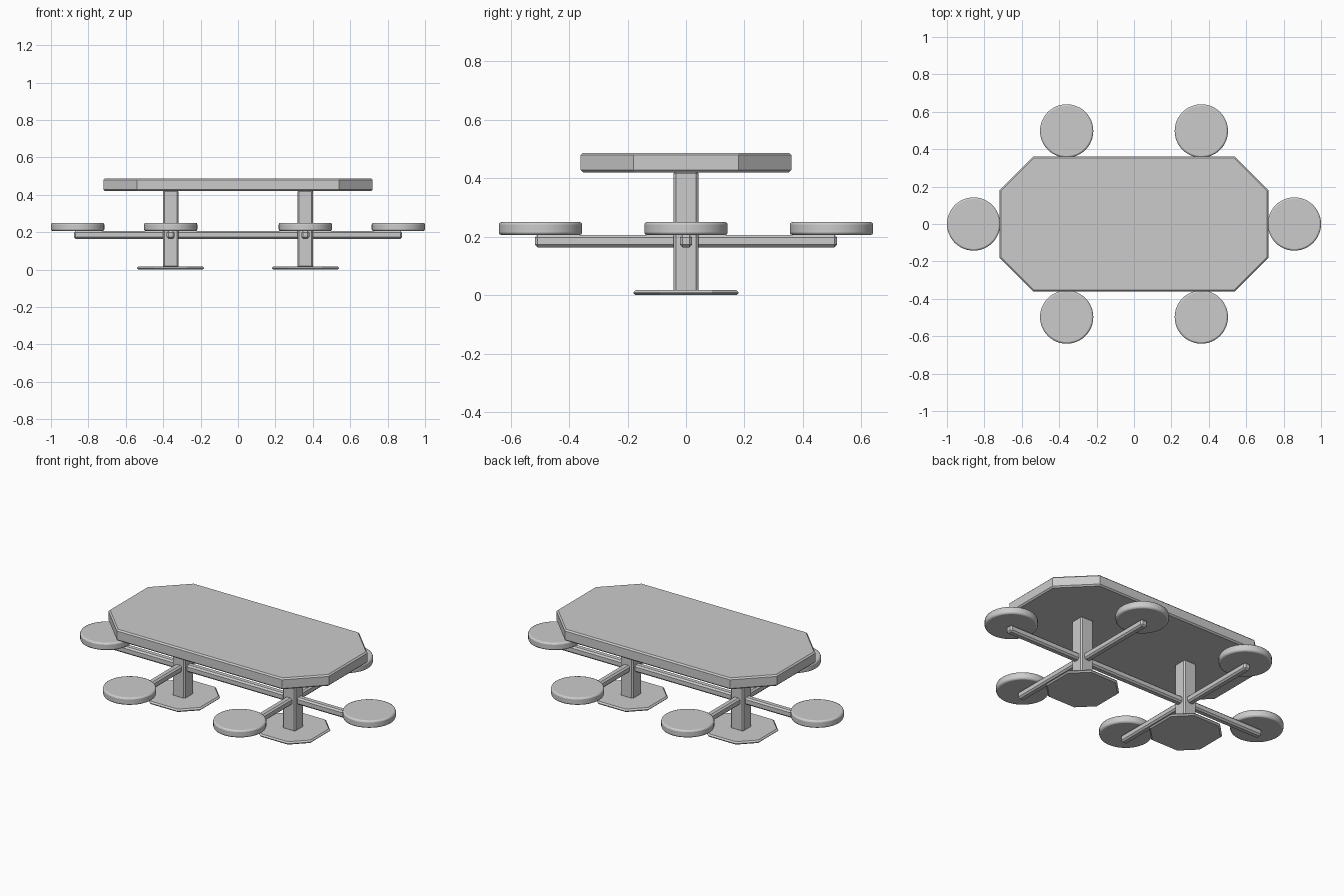
import bpy, bmesh, math

if "Cube" in bpy.data.objects:
    bpy.data.objects.remove(bpy.data.objects["Cube"])


def finish(name, bm, bevel, segments=1, smooth=False):
    bmesh.ops.recalc_face_normals(bm, faces=bm.faces)
    mesh = bpy.data.meshes.new(name)
    bm.to_mesh(mesh)
    bm.free()
    ob = bpy.data.objects.new(name, mesh)
    bpy.context.collection.objects.link(ob)
    mod = ob.modifiers.new("edge_bevel", 'BEVEL')
    mod.width = bevel
    mod.segments = segments
    mod.limit_method = 'ANGLE'
    mod.angle_limit = math.radians(50)
    if smooth:
        bpy.ops.object.select_all(action='DESELECT')
        ob.select_set(True)
        bpy.context.view_layer.objects.active = ob
        bpy.ops.object.shade_smooth_by_angle(angle=math.radians(30))
    return ob


def prism(name, points, z0, z1, bevel, segments=1, smooth=False):
    """Extrude a flat outline from z0 to z1."""
    bm = bmesh.new()
    face = bm.faces.new([bm.verts.new((x, y, z0)) for x, y in points])
    out = bmesh.ops.extrude_face_region(bm, geom=[face])
    for v in out['geom']:
        if isinstance(v, bmesh.types.BMVert):
            v.co.z = z1
    return finish(name, bm, bevel, segments, smooth)


def cut_rect(cx, hx, hy, c):
    """Rectangle outline with 45 degree cut corners."""
    return [(cx + x, y) for x, y in (
        (hx - c, -hy), (hx, c - hy), (hx, hy - c), (hx - c, hy),
        (c - hx, hy), (-hx, hy - c), (-hx, c - hy), (c - hx, -hy))]


def box(name, cx, hx, hy, z0, z1, bevel):
    pts = [(cx - hx, -hy), (cx + hx, -hy), (cx + hx, hy), (cx - hx, hy)]
    return prism(name, pts, z0, z1, bevel)


def seat(name, cx, cy, r=0.1425, n=48):
    pts = [(cx + r * math.cos(2 * math.pi * i / n),
            cy + r * math.sin(2 * math.pi * i / n)) for i in range(n)]
    prism(name, pts, 0.206, 0.25, 0.009, 2, True)


# Tabletop
top = prism("tabletop", cut_rect(0, 0.72, 0.36, 0.18), 0.42, 0.487, 0.008)
top.modifiers[0].angle_limit = math.radians(60)

# Long beam carrying the end seats
box("long_beam", 0, 0.877, 0.021, 0.164, 0.206, 0.009)

for side, s in (("left", -1), ("right", 1)):
    # Pedestal: foot plate, post and cross arm
    foot = prism(side + "_foot", cut_rect(0.36 * s, 0.18, 0.18, 0.09), 0, 0.017, 0.008)
    foot.modifiers[0].angle_limit = math.radians(60)
    box(side + "_post", 0.36 * s, 0.042, 0.042, 0.01, 0.425, 0.008)
    box(side + "_cross_arm", 0.36 * s, 0.021, 0.517, 0.164, 0.206, 0.009)
    # Seats
    seat(side + "_end_seat", 0.8575 * s, 0)
    for place, t in (("front", -1), ("back", 1)):
        seat(f"{side}_{place}_seat", 0.36 * s, 0.4975 * t)
